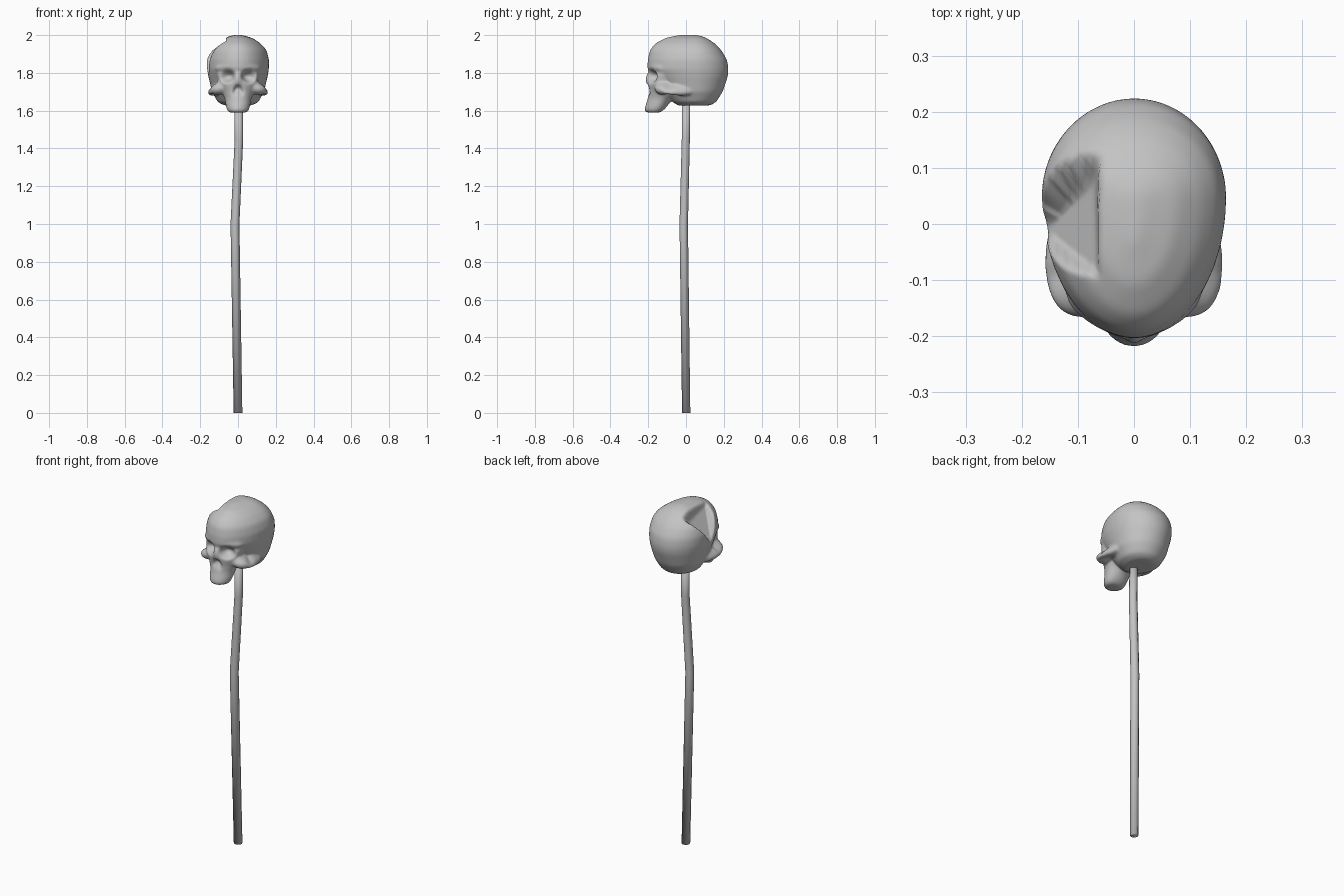
import bpy, bmesh, math
from mathutils import Vector, Matrix
from mathutils.bvhtree import BVHTree

cube = bpy.data.objects.get("Cube")
if cube:
    bpy.data.objects.remove(cube)

grey = bpy.data.materials.new("bone_grey")
grey.use_nodes = True
GREY = (0.55, 0.55, 0.55, 1)
grey.diffuse_color = GREY
grey.node_tree.nodes["Principled BSDF"].inputs["Base Color"].default_value = GREY


def loft(bm, rings, sides):
    """Skin horizontal rings given as (z, front y, back y, half width, y of widest, x centre)."""
    loops = []
    for z, front, back, width, mid, cx in rings:
        loop = []
        for i in range(sides):
            a = 2 * math.pi * i / sides
            s = math.sin(a)
            reach = (back - mid) if s > 0 else (mid - front)
            loop.append(bm.verts.new((cx + width * math.cos(a), mid + s * reach, z)))
        loops.append(loop)
    for low, high in zip(loops, loops[1:]):
        for i in range(sides):
            j = (i + 1) % sides
            bm.faces.new((low[i], low[j], high[j], high[i]))
    bm.faces.new(loops[0][::-1])
    bm.faces.new(loops[-1])


def ball(bm, centre, radii, turn=0.0, roll=0.0):
    m = (Matrix.Translation(centre) @ Matrix.Rotation(turn, 4, 'Z')
         @ Matrix.Rotation(roll, 4, 'Y') @ Matrix.Diagonal((*radii, 1)))
    bmesh.ops.create_uvsphere(bm, u_segments=24, v_segments=14, radius=1, matrix=m)


def both_sides(bm, centre, radii, turn=0.0, roll=0.0):
    for s in (1, -1):
        ball(bm, (s * centre[0], centre[1], centre[2]), radii, s * turn, s * roll)


def make(name, bm):
    bmesh.ops.recalc_face_normals(bm, faces=bm.faces)
    for face in bm.faces:
        face.smooth = True
    mesh = bpy.data.meshes.new(name)
    bm.to_mesh(mesh)
    bm.free()
    obj = bpy.data.objects.new(name, mesh)
    obj.data.materials.append(grey)
    bpy.context.collection.objects.link(obj)
    return obj


def tree(bm):
    found = BVHTree.FromBMesh(bm)
    bm.free()
    return found


CORE = Vector((0, -0.04, 1.77))


def outer(shape, ray):
    """Distance from the core to the outermost surface along a ray."""
    hit = shape.ray_cast(CORE + ray, -ray)[0]
    return (hit - CORE).length if hit else 0


def carve(bm, shape):
    """Push the skin in to the inner wall of a cutting shape."""
    for v in bm.verts:
        ray = (v.co - CORE).normalized()
        hit, _, _, near = shape.ray_cast(CORE, ray)
        if hit and near < (v.co - CORE).length < outer(shape, ray):
            v.co = CORE + ray * near


def soften(bm, times):
    for _ in range(times):
        bmesh.ops.smooth_vert(bm, verts=bm.verts, factor=0.5,
                              use_axis_x=True, use_axis_y=True, use_axis_z=True)


# Braincase
bones = bmesh.new()
loft(bones, [(z, f, b, w, 0.05, 0) for z, f, b, w in (
    (1.627, -0.04, 0.13, 0.07), (1.645, -0.07, 0.16, 0.108), (1.70, -0.12, 0.195, 0.138),
    (1.78, -0.175, 0.222, 0.157), (1.82, -0.205, 0.226, 0.164), (1.87, -0.203, 0.218, 0.165),
    (1.92, -0.192, 0.188, 0.152), (1.955, -0.165, 0.155, 0.122),
    (1.985, -0.11, 0.11, 0.078), (2.002, -0.03, 0.06, 0.015))], 36)

# Upper jaw and middle of the face
loft(bones, [(1.590, -0.23, -0.13, 0.058, -0.16, 0), (1.615, -0.22, -0.10, 0.064, -0.15, 0),
             (1.66, -0.203, -0.08, 0.070, -0.13, 0), (1.70, -0.200, -0.05, 0.086, -0.12, 0),
             (1.75, -0.205, 0.0, 0.105, -0.12, 0), (1.80, -0.198, 0.0, 0.115, -0.11, 0)], 28)

# Cheekbones, arches, brow ridges and nose bridge
both_sides(bones, (0.105, -0.125, 1.715), (0.05, 0.04, 0.032), 0.6, 0.2)
both_sides(bones, (0.138, -0.045, 1.70), (0.02, 0.085, 0.024), 0.12)
both_sides(bones, (0.07, -0.155, 1.828), (0.062, 0.025, 0.02), 0.6, 0.12)
ball(bones, (0, -0.187, 1.765), (0.022, 0.028, 0.045))
bones = tree(bones)

# One skin wrapped over all the bones
skin = bmesh.new()
bmesh.ops.create_icosphere(skin, subdivisions=6, radius=1)
for v in skin.verts:
    ray = v.co.normalized()
    v.co = CORE + ray * outer(bones, ray)
soften(skin, 2)

# Eye sockets, temple hollows and nose opening
for s in (1, -1):
    for centre, radii, turn, roll in (
            ((0.064, -0.195, 1.782), (0.043, 0.055, 0.032), 0.35, 0.15),
            ((0.168, -0.115, 1.80), (0.04, 0.045, 0.055), -0.5, 0),
            ((0.011, -0.21, 1.708), (0.014, 0.035, 0.03), 0, -0.3)):
        hollow = bmesh.new()
        ball(hollow, (s * centre[0], centre[1], centre[2]), radii, s * turn, s * roll)
        carve(skin, tree(hollow))
soften(skin, 4)

# Broken dent in the right of the braincase
dent = bmesh.new()
for p in ((-0.065, 0.12, 1.95), (-0.065, -0.09, 1.96), (-0.16, -0.01, 1.79),
          (-0.07, 0.07, 1.92), (-0.13, 0.06, 1.875), (-0.065, 0.12, 2.05),
          (-0.065, -0.09, 2.05), (-0.25, 0.11, 1.95), (-0.25, -0.05, 1.88)):
    dent.verts.new(p)
bmesh.ops.convex_hull(dent, input=dent.verts)
carve(skin, tree(dent))
soften(skin, 1)
make("skull", skin)

# Bent pole
shaft = bmesh.new()
loft(shaft, [(z, y - r, y + r, r, y, x) for z, x, y, r in (
    (0, 0, 0.001, 0.023), (1.0, -0.016, -0.012, 0.0235),
    (1.45, 0.005, -0.001, 0.0225), (1.66, 0.003, 0.001, 0.022))], 10)
make("pole", shaft)
